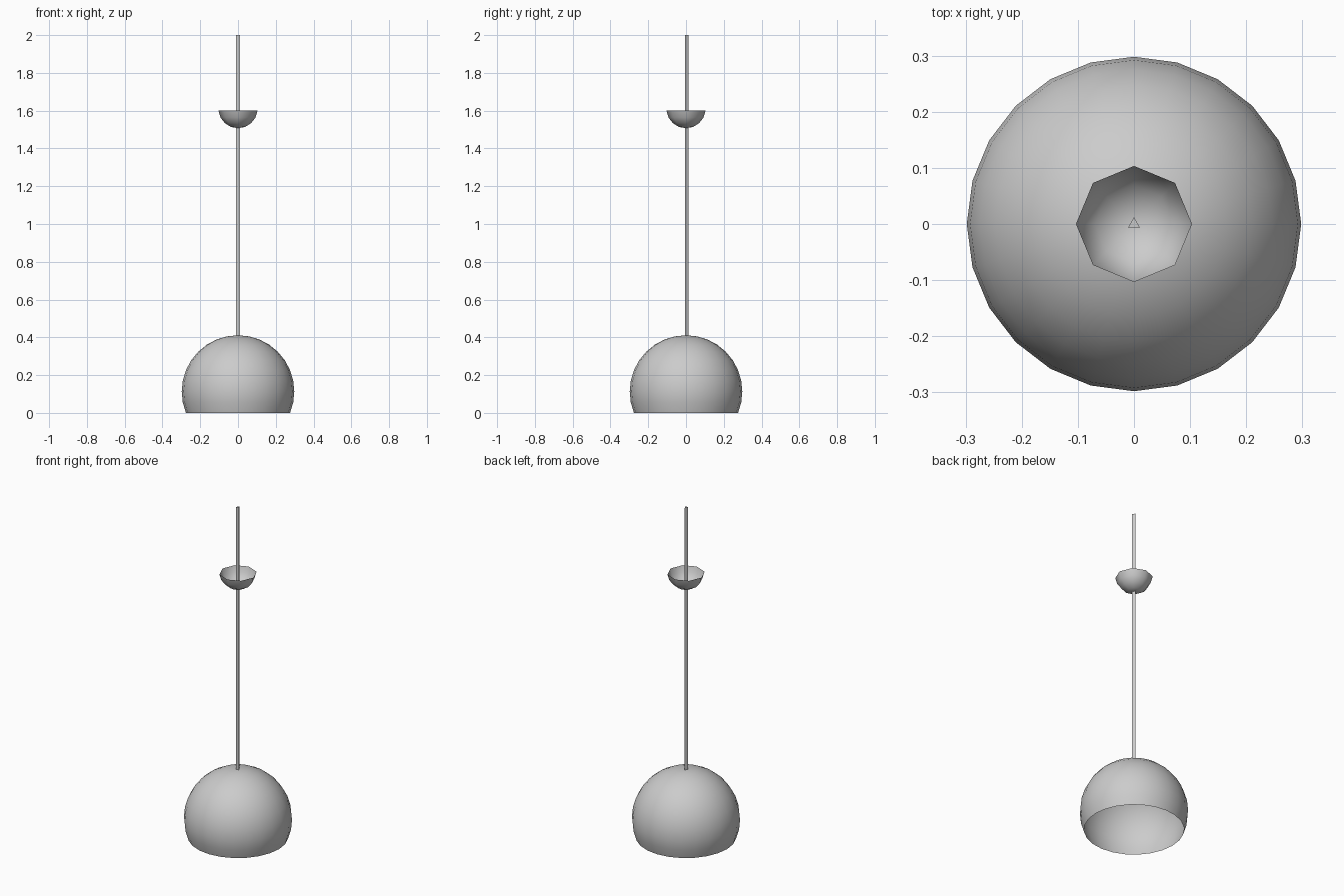
import bpy, bmesh, math

if "Cube" in bpy.data.objects:
    bpy.data.objects.remove(bpy.data.objects["Cube"])


def finish(bm, name, angle):
    bmesh.ops.recalc_face_normals(bm, faces=bm.faces)
    me = bpy.data.meshes.new(name)
    bm.to_mesh(me)
    bm.free()
    ob = bpy.data.objects.new(name, me)
    bpy.context.collection.objects.link(ob)
    bpy.ops.object.select_all(action='DESELECT')
    ob.select_set(True)
    bpy.context.view_layer.objects.active = ob
    bpy.ops.object.shade_smooth_by_angle(angle=math.radians(angle))
    return ob


def dome(name, radius, center_z, sweep, rings, sides, up):
    """Open spherical cap; up=1 has its pole on top, up=-1 below."""
    bm = bmesh.new()
    pole = bm.verts.new((0, 0, center_z + up * radius))
    prev = None
    for i in range(1, rings + 1):
        a = math.radians(sweep) * i / rings
        r, z = radius * math.sin(a), center_z + up * radius * math.cos(a)
        ring = [bm.verts.new((r * math.cos(2 * math.pi * k / sides),
                              r * math.sin(2 * math.pi * k / sides), z))
                for k in range(sides)]
        for k in range(sides):
            n = (k + 1) % sides
            if prev:
                bm.faces.new((prev[k], ring[k], ring[n], prev[n]))
            else:
                bm.faces.new((pole, ring[k], ring[n]))
        prev = ring
    return finish(bm, name, 60)


# Round lamp shade, open at the bottom
shade_r, shade_z = 0.298, 0.113
dome("lamp_shade", shade_r, shade_z,
     math.degrees(math.acos(-shade_z / shade_r)), 10, 24, 1)

# Small ceiling cup, open at the top
dome("ceiling_cup", 0.104, 1.611, 84, 4, 8, -1)

# Three-sided cable, one corner towards the back
bm = bmesh.new()
bottom, top = 0.405, 2.0
ends = []
for z in (bottom, top):
    ends.append([bm.verts.new((0.012 * math.cos(math.radians(90 + 120 * k)),
                               0.012 * math.sin(math.radians(90 + 120 * k)), z))
                 for k in range(3)])
for k in range(3):
    n = (k + 1) % 3
    bm.faces.new((ends[0][k], ends[0][n], ends[1][n], ends[1][k]))
for e in ends:
    bm.faces.new(e)
finish(bm, "cable", 130 - 100)
